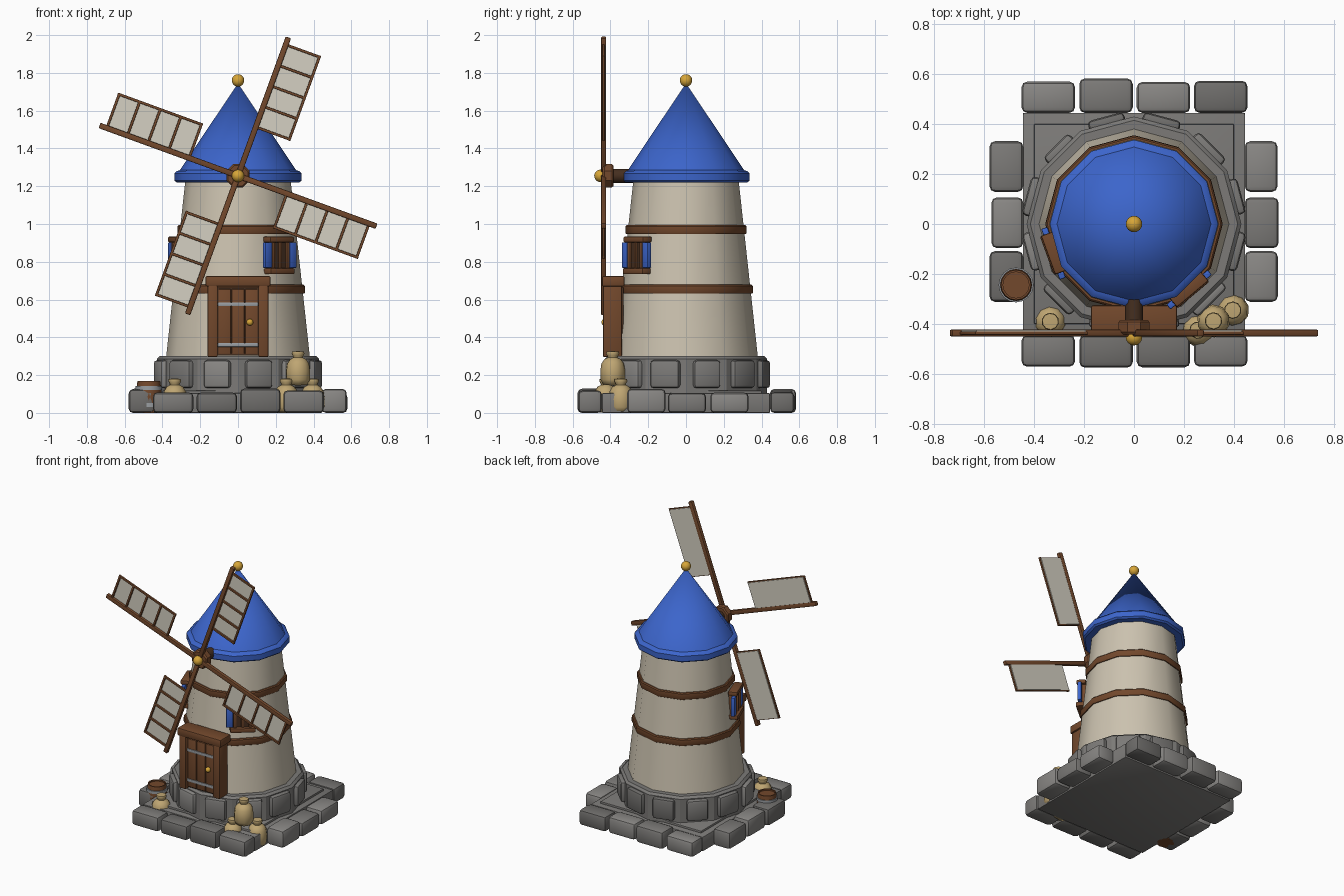
import bpy, bmesh, random
from math import sin, cos, pi, radians
from mathutils import Matrix, Vector

if "Cube" in bpy.data.objects:
    bpy.data.objects.remove(bpy.data.objects["Cube"])

random.seed(4)


def mat(name, r, g, b):
    m = bpy.data.materials.new(name)
    m.diffuse_color = (r, g, b, 1)
    m.use_nodes = True
    m.node_tree.nodes["Principled BSDF"].inputs["Base Color"].default_value = m.diffuse_color
    return m


BLUE = mat("blue_paint", 0.045, 0.13, 0.6)
WOOD = mat("wood", 0.17, 0.065, 0.025)
DARK = mat("dark_wood", 0.06, 0.028, 0.014)
CREAM = mat("plaster", 0.6, 0.54, 0.43)
GOLD = mat("gold", 0.68, 0.38, 0.04)
SACK = mat("sackcloth", 0.52, 0.38, 0.17)
CLOTH = mat("sailcloth", 0.66, 0.63, 0.54)
STONE = [mat("stone_%d" % i, v, v * 0.97, v * 0.93) for i, v in enumerate((0.16, 0.2, 0.25))]
IRON = mat("iron", 0.32, 0.34, 0.36)


def finish(name, bm, m, M, angle=40):
    bmesh.ops.recalc_face_normals(bm, faces=bm.faces)
    me = bpy.data.meshes.new(name)
    bm.to_mesh(me)
    bm.free()
    for p in me.polygons:
        p.use_smooth = True
    me.set_sharp_from_angle(angle=radians(angle))
    me.materials.append(m)
    ob = bpy.data.objects.new(name, me)
    ob.matrix_world = M
    bpy.context.collection.objects.link(ob)
    return ob


def box(name, loc, size, m, bevel=0.006, frame=Matrix(), seg=2):
    """Bevelled block at loc inside a local frame."""
    bm = bmesh.new()
    bmesh.ops.create_cube(bm, size=1)
    bmesh.ops.scale(bm, vec=size, verts=bm.verts)
    if bevel:
        bmesh.ops.bevel(bm, geom=bm.edges[:], offset=bevel, segments=seg, profile=0.5, affect='EDGES')
    return finish(name, bm, m, frame @ Matrix.Translation(loc))


def lathe(name, profile, n, m, M=Matrix(), closed=False, angle=40):
    """Revolve (radius, z) points around z."""
    bm = bmesh.new()
    rings = [[bm.verts.new((r * cos(2 * pi * k / n), r * sin(2 * pi * k / n), z)) for k in range(n)]
             for r, z in profile]
    pairs = list(zip(rings, rings[1:])) + ([(rings[-1], rings[0])] if closed else [])
    for a, b in pairs:
        for k in range(n):
            bm.faces.new((a[k], a[(k + 1) % n], b[(k + 1) % n], b[k]))
    bmesh.ops.remove_doubles(bm, verts=bm.verts, dist=1e-5)
    return finish(name, bm, m, M, angle)


def ball(name, loc, r):
    bm = bmesh.new()
    bmesh.ops.create_uvsphere(bm, u_segments=16, v_segments=10, radius=r)
    return finish(name, bm, GOLD, Matrix.Translation(loc), 60)


def rot_z(deg):
    return Matrix.Rotation(radians(deg), 4, 'Z')


# square plinth with an edging of loose stones
box("plinth", (0, 0, 0.052), (0.89, 0.89, 0.104), STONE[1], 0.006)
box("plinth_step", (0, 0, 0.108), (0.80, 0.80, 0.02), STONE[1], 0.004)
for side in (-1, 1):
    for i, x in enumerate((-0.343, -0.112, 0.118, 0.347)):
        d = random.uniform(0.122, 0.138)
        h = random.uniform(0.105, 0.13)
        box("edge_stone", (x, side * (0.445 + d / 2), h / 2), (0.214, d, h), random.choice(STONE), 0.022)
    for i, y in enumerate((0.23, 0.005, -0.21)):
        d = random.uniform(0.125, 0.138)
        h = random.uniform(0.105, 0.13)
        box("edge_stone", (side * (0.443 + d / 2), y, h / 2), (d, 0.203, h), random.choice(STONE), 0.022)

# stone drum with a ring of blocks
lathe("stone_drum", [(0, 0.1), (0.43, 0.1), (0.43, 0.285), (0.415, 0.3), (0, 0.3)], 12, STONE[1], angle=25)
for k in range(12):
    w = random.uniform(0.14, 0.172)
    box("drum_stone", (0.417, 0, 0.205), (0.056, w, 0.148), random.choice(STONE), 0.018,
        rot_z(15 + 30 * k))

# tapered tower and wooden bands


def wall(z):
    return 0.38 - (z - 0.3) * 0.1 / 0.92


lathe("tower", [(0, 0.29), (wall(0.29), 0.29), (wall(1.24), 1.24), (0, 1.24)], 12, CREAM)
for z in (0.655, 0.97):
    r = wall(z)
    lathe("tower_band", [(r - 0.03, z - 0.024), (r + 0.009, z - 0.024), (r + 0.014, z - 0.016),
                         (r + 0.012, z + 0.018), (r + 0.006, z + 0.024), (r - 0.03, z + 0.024)],
          12, WOOD, closed=True)

# roof with thick eave and finial
lathe("roof", [(0, 1.225), (0.325, 1.22), (0.337, 1.23), (0.337, 1.268), (0.325, 1.28),
               (0.308, 1.285), (0, 1.745)], 12, BLUE)
ball("finial", (0, 0, 1.76), 0.033)

# door
for s in (-1, 1):
    box("door_post", (s * 0.134, -0.39, 0.495), (0.053, 0.10, 0.40), WOOD, 0.008)
box("door_lintel", (0, -0.385, 0.697), (0.345, 0.12, 0.056), WOOD, 0.01)
box("door_back", (0, -0.37, 0.485), (0.22, 0.08, 0.36), DARK, 0)
for x in (-0.071, 0, 0.071):
    box("door_plank", (x, -0.385, 0.483), (0.067, 0.07, 0.345), WOOD, 0.005)
for z in (0.36, 0.575):
    box("door_strap", (0, -0.42, z), (0.215, 0.012, 0.02), IRON, 0.003)
ball("door_knob", (0.063, -0.43, 0.48), 0.018)

# windows: local +x points outwards
for a in (-50, 200):
    F = rot_z(a) @ Matrix.Translation((0.335, 0, 0.835))
    box("window_pane", (-0.02, 0, 0), (0.06, 0.11, 0.14), DARK, 0, F)
    box("window_mullion", (0.0, 0, 0), (0.04, 0.018, 0.14), WOOD, 0.003, F)
    box("window_lintel", (0, 0, 0.083), (0.062, 0.165, 0.03), WOOD, 0.007, F)
    box("window_sill", (0.002, 0, -0.085), (0.068, 0.165, 0.032), WOOD, 0.007, F)
    for s in (-1, 1):
        box("window_jamb", (-0.005, s * 0.05, 0), (0.05, 0.022, 0.15), WOOD, 0.004, F)
        box("shutter", (0.008, s * 0.085, 0), (0.026, 0.046, 0.135), BLUE, 0.005, F)

# axle, hub and cap (lathed along -y)
HZ = 1.255
A = Matrix.Translation((0, 0, HZ)) @ Matrix.Rotation(pi / 2, 4, 'X')
lathe("axle", [(0, 0.2), (0.037, 0.2), (0.037, 0.40), (0, 0.40)], 12, DARK, A)
lathe("hub", [(0, 0.385), (0.06, 0.385), (0.067, 0.393), (0.067, 0.432), (0.058, 0.442), (0, 0.442)],
      8, WOOD, A @ rot_z(22.5), angle=25)
ball("hub_cap", (0, -0.453, HZ), 0.033)

# four sails: local x runs along the spar, cloth hangs on local -z
for k in range(4):
    F = Matrix.Translation((0, -0.436, HZ)) @ Matrix.Rotation(-radians(70 + 90 * k), 4, 'Y')
    box("sail_spar", (0.40, 0, 0), (0.76, 0.027, 0.03), WOOD, 0.005, F)
    box("sail_cloth", (0.507, 0.008, -0.1), (0.465, 0.006, 0.18), CLOTH, 0, F)
    box("sail_rail", (0.507, -0.001, -0.19), (0.48, 0.014, 0.014), WOOD, 0.003, F)
    for i in range(5):
        box("sail_rung", (0.275 + i * 0.116, -0.001, -0.1), (0.014, 0.014, 0.185), WOOD, 0.003, F)

# barrel
B = Matrix.Translation((-0.472, -0.244, 0))
lathe("barrel", [(0, 0.0), (0.058, 0.0), (0.066, 0.045), (0.069, 0.085), (0.066, 0.125), (0.06, 0.17),
                 (0.052, 0.17), (0.052, 0.16), (0, 0.16)], 16, WOOD, B)
for z in (0.042, 0.132):
    lathe("barrel_hoop", [(0.058, z - 0.01), (0.07, z - 0.01), (0.07, z + 0.01), (0.058, z + 0.01)],
          16, IRON, B, closed=True)

# grain sacks with tied necks
for x, y, z in ((0.256, -0.425, 0), (0.395, -0.345, 0), (0.318, -0.388, 0.145), (-0.335, -0.39, 0)):
    lathe("sack", [(0, 0), (0.05, 0.004), (0.064, 0.03), (0.066, 0.075), (0.06, 0.115), (0.045, 0.138),
                   (0.026, 0.148), (0.028, 0.156), (0.035, 0.168), (0.032, 0.18), (0, 0.182)],
          10, SACK, Matrix.Translation((x, y, z)) @ rot_z(random.uniform(0, 36)), angle=60)
